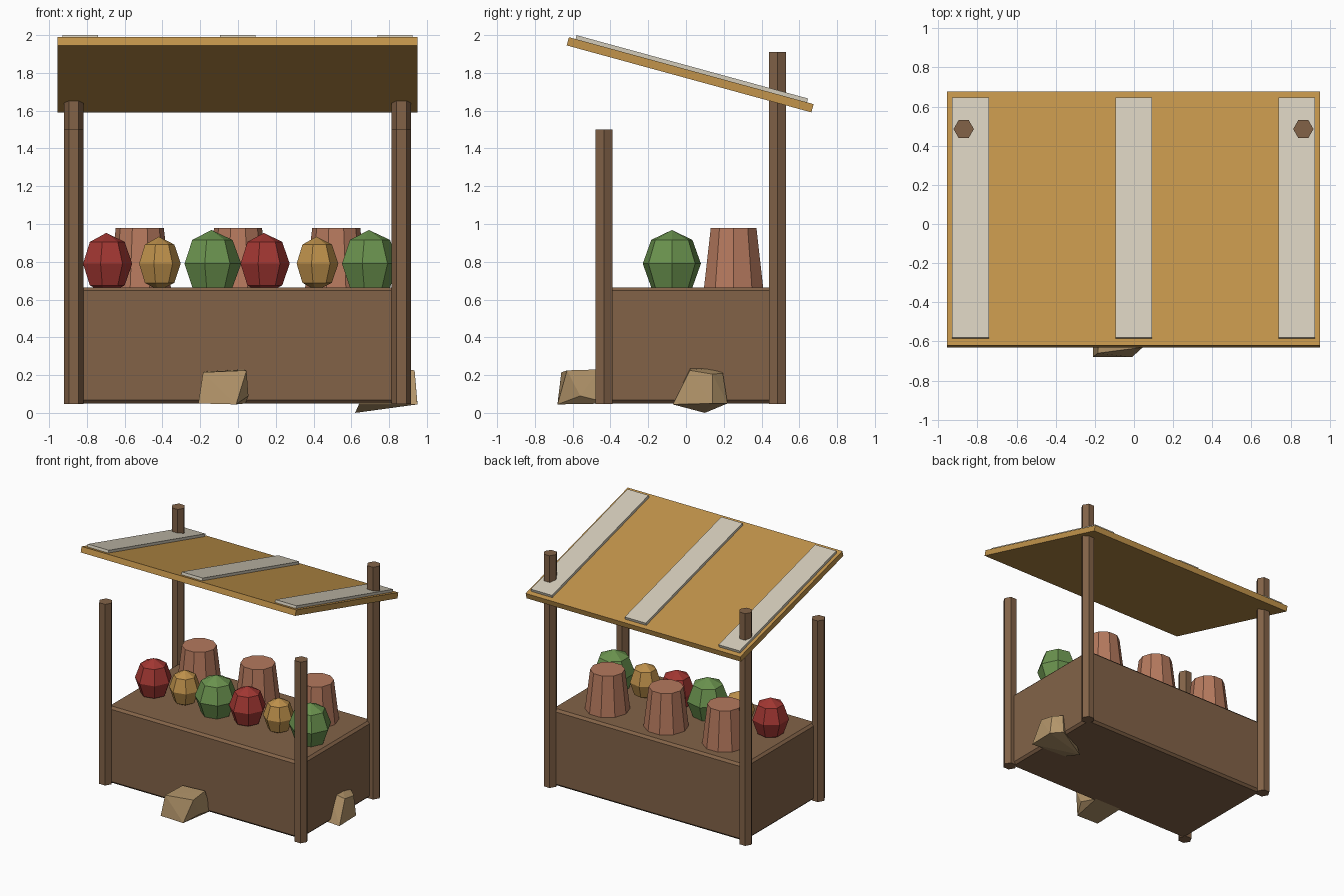
import bpy, bmesh, math
from mathutils import Matrix, Vector

if "Cube" in bpy.data.objects:
    bpy.data.objects.remove(bpy.data.objects["Cube"])


def material(name, rgb):
    m = bpy.data.materials.new(name)
    m.diffuse_color = (*rgb, 1)
    m.use_nodes = True
    m.node_tree.nodes["Principled BSDF"].inputs["Base Color"].default_value = m.diffuse_color
    return m


WOOD = material("brown wood", (0.225, 0.124, 0.064))
CANVAS = material("ochre canvas", (0.54, 0.295, 0.07))
STRIPE = material("pale stripe", (0.65, 0.60, 0.49))
RED = material("red fruit", (0.36, 0.038, 0.032))
GREEN = material("green fruit", (0.145, 0.29, 0.077))
YELLOW = material("yellow fruit", (0.51, 0.28, 0.07))
CLAY = material("terracotta", (0.46, 0.19, 0.11))
STONE = material("tan stone", (0.45, 0.30, 0.145))


def finish(bm, name, mat):
    bmesh.ops.recalc_face_normals(bm, faces=bm.faces)
    me = bpy.data.meshes.new(name)
    bm.to_mesh(me)
    bm.free()
    me.materials.append(mat)
    ob = bpy.data.objects.new(name, me)
    bpy.context.collection.objects.link(ob)
    return ob


def box(name, size, mat, matrix, bevel=0):
    bm = bmesh.new()
    bmesh.ops.create_cube(bm, size=1, matrix=Matrix.Diagonal((*size, 1)))
    if bevel:
        bmesh.ops.bevel(bm, geom=bm.edges[:], offset=bevel, segments=1, affect='EDGES')
    bm.transform(matrix)
    return finish(bm, name, mat)


def frustum(name, sides, r_low, r_high, z0, z1, x, y, mat):
    bm = bmesh.new()
    # Rotate so that a corner points along x
    bmesh.ops.create_cone(bm, cap_ends=True, segments=sides, radius1=r_low, radius2=r_high,
                          depth=z1 - z0, matrix=Matrix.Translation((x, y, (z0 + z1) / 2))
                          @ Matrix.Rotation(math.pi / 2, 4, 'Z'))
    return finish(bm, name, mat)


def fruit(name, x, radius, height, mat):
    # Seven-sided ball with a corner pointing to +x, sunk into the counter
    bm = bmesh.new()
    bmesh.ops.create_uvsphere(bm, u_segments=7, v_segments=4, radius=1)
    equator = max(bm.verts, key=lambda v: math.hypot(v.co.x, v.co.y)).co
    turn = -math.atan2(equator.y, equator.x)
    bm.transform(Matrix.Translation((x, -0.075, 0.79))
                 @ Matrix.Diagonal((radius, radius, height, 1))
                 @ Matrix.Rotation(turn, 4, 'Z'))
    return finish(bm, name, mat)


def rock(name, points):
    bm = bmesh.new()
    for p in points:
        bm.verts.new(p)
    hull = bmesh.ops.convex_hull(bm, input=bm.verts[:])
    loose = [v for v in bm.verts if not v.link_faces]
    bmesh.ops.delete(bm, geom=loose, context='VERTS')
    return finish(bm, name, STONE)


# Counter with chamfered edges
box("counter", (1.72, 0.92, 0.615), WOOD, Matrix.Translation((0, 0.025, 0.3575)), 0.018)

# Six-sided posts, the rear pair passing through the roof
for side, x in (("left", -0.87), ("right", 0.865)):
    for place, y, top in (("front", -0.435), ("rear", 0.485)) and (
            ("front", -0.435, 1.5), ("rear", 0.485, 1.91)):
        post = frustum(f"{place}_post_{side}", 6, 0.052, 0.052, 0.047, top, x, y, WOOD)

# Sloping roof with three raised stripes
slope = Matrix.Rotation(-math.radians(15.3), 4, 'X')
roof = Matrix.Translation((-0.002, 0.022, 1.79)) @ slope
box("roof", (1.905, 1.343, 0.045), CANVAS, roof)
for i, x in enumerate((-0.833, 0, 0.833)):
    box(f"roof_stripe_{i}", (0.187, 1.27, 0.022), STRIPE,
        roof @ Matrix.Translation((x, 0.0, 0.0325)))

# Row of fruit
kinds = (("red_fruit", 0.137, 0.163, RED), ("yellow_fruit", 0.116, 0.143, YELLOW),
         ("green_fruit", 0.158, 0.178, GREEN))
for i in range(6):
    name, radius, height, mat = kinds[i % 3]
    fruit(f"{name}_{i // 3}", -0.697 + 0.278 * i, radius, height, mat)

# Upturned clay pots
for i, x in enumerate((-0.52, 0, 0.52)):
    frustum(f"clay_pot_{i}", 10, 0.165, 0.127, 0.66, 0.98, x, 0.252, CLAY)

# Rough stones against the front and the right side
rock("front_stone", [(-0.21, -0.68, 0.05), (-0.01, -0.68, 0.045), (0.055, -0.56, 0.09),
                     (-0.185, -0.66, 0.215), (0.045, -0.63, 0.225), (0.03, -0.46, 0.23),
                     (-0.17, -0.46, 0.22), (-0.2, -0.40, 0.05), (0.04, -0.40, 0.05)])
rock("side_stone", [(0.95, -0.07, 0.045), (0.95, 0.14, 0.05), (0.88, 0.22, 0.05),
                    (0.62, 0.1, 0.0), (0.64, -0.05, 0.045), (0.935, 0.02, 0.225),
                    (0.93, 0.14, 0.205), (0.87, 0.195, 0.21), (0.80, 0.17, 0.24),
                    (0.80, 0.025, 0.245)])
